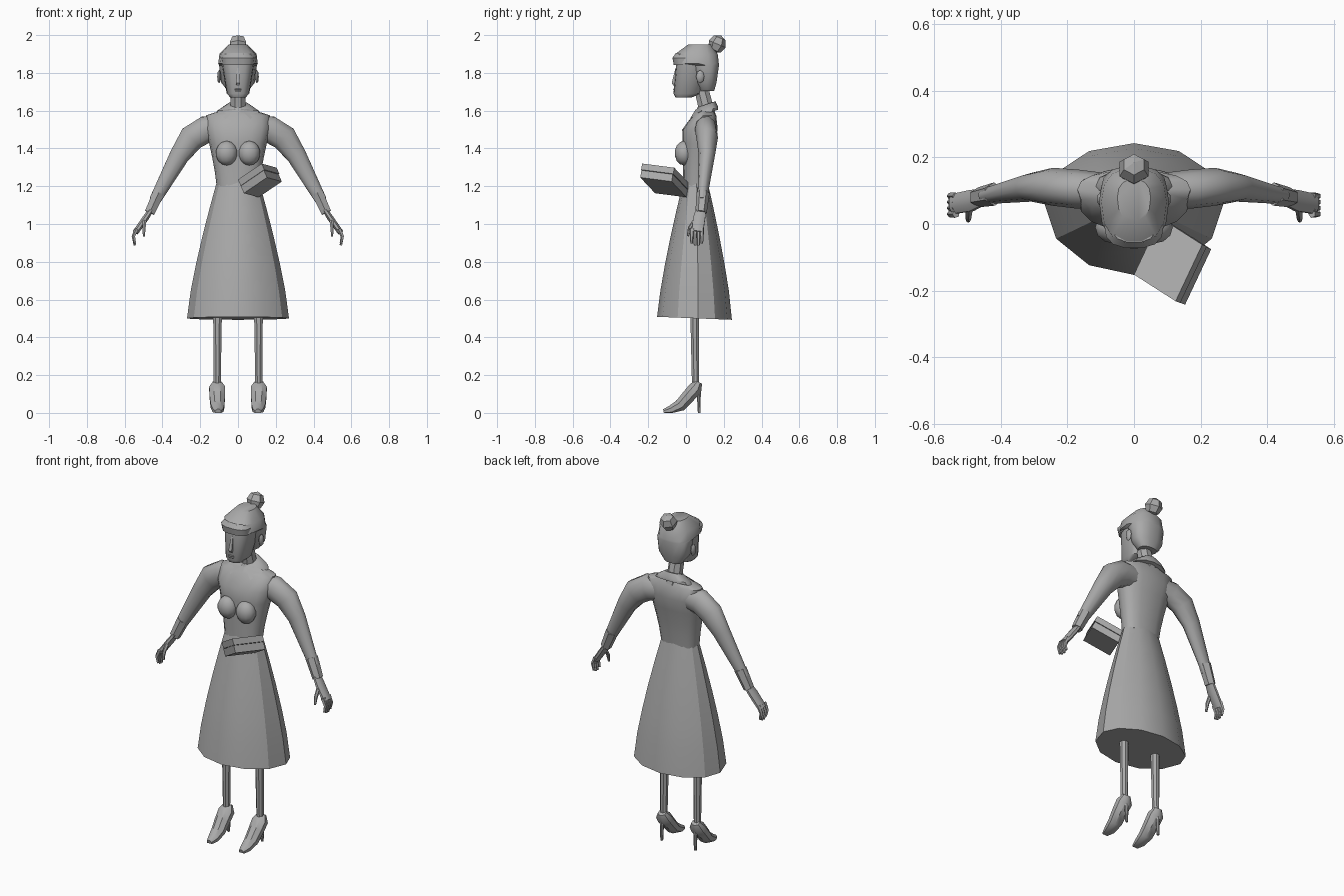
import bpy, bmesh, math
from mathutils import Vector, Matrix

cube = bpy.data.objects.get("Cube")
if cube:
    bpy.data.objects.remove(cube)

shade = 0.4
grey = bpy.data.materials.new("plain_grey")
grey.use_nodes = True
grey.diffuse_color = (shade, shade, shade, 1)
grey.node_tree.nodes["Principled BSDF"].inputs["Base Color"].default_value = grey.diffuse_color


def finish(name, bm, angle):
    bmesh.ops.recalc_face_normals(bm, faces=bm.faces)
    mesh = bpy.data.meshes.new(name)
    bm.to_mesh(mesh)
    bm.free()
    obj = bpy.data.objects.new(name, mesh)
    bpy.context.collection.objects.link(obj)
    mesh.materials.append(grey)
    bpy.ops.object.select_all(action='DESELECT')
    obj.select_set(True)
    bpy.context.view_layer.objects.active = obj
    if angle:
        bpy.ops.object.shade_smooth_by_angle(angle=math.radians(angle))


def loft(name, outlines, angle=40):
    """Closed skin over a stack of outlines with equal point counts."""
    bm = bmesh.new()
    rows = [[bm.verts.new(point) for point in outline] for outline in outlines]
    for lower, upper in zip(rows, rows[1:]):
        for i in range(len(lower)):
            bm.faces.new((lower[i - 1], lower[i], upper[i], upper[i - 1]))
    bm.faces.new(rows[0])
    bm.faces.new(rows[-1])
    finish(name, bm, angle)


def outline(height, half_width, front, back, sides=12, power=1.0, tilt=0.0):
    """Level oval; power below one squares it, tilt raises its back."""
    middle = front + (back - front) * 0.55
    points = []
    for i in range(sides):
        angle = math.tau * i / sides
        x, y = (math.copysign(abs(w) ** power, w) for w in (math.cos(angle), math.sin(angle)))
        y *= (back - middle) if y > 0 else (middle - front)
        points.append(Vector((half_width * x, middle + y, height + tilt * y)))
    return points


def ease(start, end, steps, power):
    """Levels from start to end: even in height, curved in width and depth."""
    for i in range(steps + 1):
        t = i / steps
        yield [a + (b - a) * (t if k == 0 else t ** power)
               for k, (a, b) in enumerate(zip(start, end))]


def tube(name, path, sides=8, across=(0, 1, 0), flat=1.0, angle=40):
    """Skin along (x, y, z, radius) stations; flat scales the across radius."""
    points = [Vector(station[:3]) for station in path]
    outlines = []
    for i, point in enumerate(points):
        along = (points[min(i + 1, len(points) - 1)] - points[max(i - 1, 0)]).normalized()
        v = Vector(across) - along * along.dot(Vector(across))
        v.normalize()
        u = along.cross(v)
        radius = path[i][3]
        spokes = [math.tau * (k + 0.5) / sides for k in range(sides)]
        ring = [point + radius * (u * math.cos(a) + v * flat * math.sin(a)) for a in spokes]
        for corner in ring:
            corner.z = max(corner.z, 0)
        outlines.append(ring)
    loft(name, outlines, angle)


def ball(name, centre, size, segments=12, lean=0.0, angle=45):
    bm = bmesh.new()
    place = Matrix.Translation(centre) @ Matrix.Rotation(lean, 4, 'X') @ Matrix.Diagonal((*size, 1))
    bmesh.ops.create_uvsphere(bm, u_segments=segments, v_segments=segments // 2 + 1,
                              radius=1, matrix=place)
    finish(name, bm, angle)


def slab(name, corner, length, depth, thickness):
    sheet = [corner, corner + length, corner + length + depth, corner + depth]
    loft(name, [sheet, [point + thickness for point in sheet]], angle=0)


# Skirt: twelve-sided bell, tilted at the hem
hem = (0.5, 0.27, -0.153, 0.243)
waist = (1.22, 0.113, -0.015, 0.115)
bell = list(ease(hem, waist, steps=5, power=1.3))
loft("skirt", [outline(*level, tilt=-0.04 * (level[0] == hem[0])) for level in bell], angle=32)

# Blouse: waist to chest, then shoulders closing on the neck
chest = (1.5, 0.17, -0.02, 0.168)
blouse = list(ease((1.2, *waist[1:]), chest, steps=4, power=1.3))
blouse += [(1.575, 0.17, 0.035, 0.16), (1.61, 0.06, 0.06, 0.14)]
loft("blouse", [outline(*level, sides=16, power=0.85) for level in blouse], angle=45)

# Neck leaning into the head, under a turned-down collar
tube("neck", [(0, 0.115, 1.56, 0.05), (0, 0.1, 1.64, 0.042), (0, 0.07, 1.76, 0.04)])
collar = [(1.585, 0.118, 0.04, 0.17), (1.6, 0.11, 0.045, 0.17), (1.635, 0.055, 0.06, 0.155)]
loft("collar", [outline(*level, tilt=0.35) for level in collar])

# Face
face = [(1.67, 0.04, -0.055, 0.03), (1.69, 0.06, -0.066, 0.08), (1.85, 0.086, -0.052, 0.12)]
loft("face", [outline(*level, sides=16, power=0.75) for level in face])
tube("nose", [(0, -0.05, 1.825, 0.008), (0, -0.065, 1.745, 0.015), (0, -0.06, 1.735, 0.01)],
     sides=4, across=(1, 0, 0), angle=0)
for part, height in (("upper_lip", 1.713), ("lower_lip", 1.704)):
    ball(part, (0, -0.06, height), (0.022, 0.008, 0.005), segments=6)

# Hair: shell behind the ears, fringe over the brow, bun on the crown
hair = [(1.705, 0.055, 0.07, 0.15), (1.75, 0.09, 0.045, 0.163), (1.84, 0.1, 0.015, 0.176),
        (1.85, 0.105, -0.068, 0.176), (1.9, 0.098, -0.06, 0.17), (1.95, 0.05, 0.01, 0.135)]
loft("hair", [outline(*level, sides=14, power=0.85) for level in hair])
fringe = [(1.842, 0.085, -0.066, 0.06), (1.88, 0.09, -0.073, 0.06), (1.905, 0.07, -0.055, 0.06)]
loft("fringe", [outline(*level, sides=14, power=0.75) for level in fringe])
ball("bun", (0, 0.165, 1.953), (0.05, 0.048, 0.05), segments=6, lean=-0.4, angle=0)

for side, s in (("left", 1), ("right", -1)):
    def limb(part, *path, **options):
        tube(f"{side}_{part}", [(s * x, *rest) for x, *rest in path], **options)

    ball(f"{side}_bust", (s * 0.06, -0.01, 1.375), (0.058, 0.05, 0.065))
    ball(f"{side}_ear", (s * 0.1, 0.075, 1.78), (0.012, 0.022, 0.035), segments=6)

    # Collar point
    flap = [Vector((s * x, y, z)) for x, y, z in
            ((0.015, 0.05, 1.605), (0.065, 0.02, 1.555), (0.108, 0.065, 1.59))]
    loft(f"{side}_collar_point", [flap, [p + Vector((0, 0.02, 0.01)) for p in flap]], angle=0)

    # Sleeve and cuff
    limb("sleeve", (0.1, 0.1, 1.505, 0.07), (0.17, 0.105, 1.5, 0.075), (0.245, 0.112, 1.455, 0.073),
         (0.31, 0.11, 1.362, 0.055), (0.44, 0.085, 1.125, 0.032), sides=10, flat=0.78, angle=50)
    limb("cuff", (0.42, 0.09, 1.165, 0.035), (0.468, 0.08, 1.06, 0.03), sides=6)

    # Hand, thumb and a row of curved fingers
    limb("hand", (0.46, 0.08, 1.075, 0.015), (0.49, 0.07, 1.03, 0.018), (0.543, 0.06, 0.955, 0.017),
         flat=1.9)
    limb("thumb", (0.495, 0.05, 1.02, 0.012), (0.498, 0.02, 0.98, 0.01), (0.498, 0.01, 0.935, 0.006),
         sides=6)
    for k in range(4):
        y = 0.03 + k * 0.018
        tip = 0.882 + 0.01 * abs(k - 1.5)
        limb(f"finger_{k + 1}", (0.535, y, 0.975, 0.012), (0.553, y, 0.935, 0.01),
             (0.545, y, tip, 0.007), sides=5)

    # Leg, pump and stiletto heel
    limb("leg", (0.11, 0.05, 0.15, 0.02), (0.108, 0.045, 0.6, 0.026))
    limb("shoe", (0.11, 0.068, 0.163, 0.021), (0.11, 0.05, 0.13, 0.04), (0.11, 0.01, 0.085, 0.038),
         (0.108, -0.03, 0.04, 0.035), (0.106, -0.08, 0.014, 0.027), (0.105, -0.118, 0.006, 0.015),
         across=(1, 0, 0), flat=1.15)
    limb("heel", (0.11, 0.07, 0, 0.008), (0.11, 0.068, 0.09, 0.011), (0.11, 0.06, 0.13, 0.024))

# Boxy clutch held at the waist: lid over body
corner = Vector((0, -0.152, 1.235))
length, depth = Vector((0.125, -0.08, 0.085)), Vector((0.08, 0.17, -0.022))
drop = Vector((0.031, -0.012, -0.072))
slab("clutch_lid", corner, length, depth, drop * 0.45)
slab("clutch_body", corner + drop * 0.47, length * 0.98, depth * 0.98, drop * 0.53)
